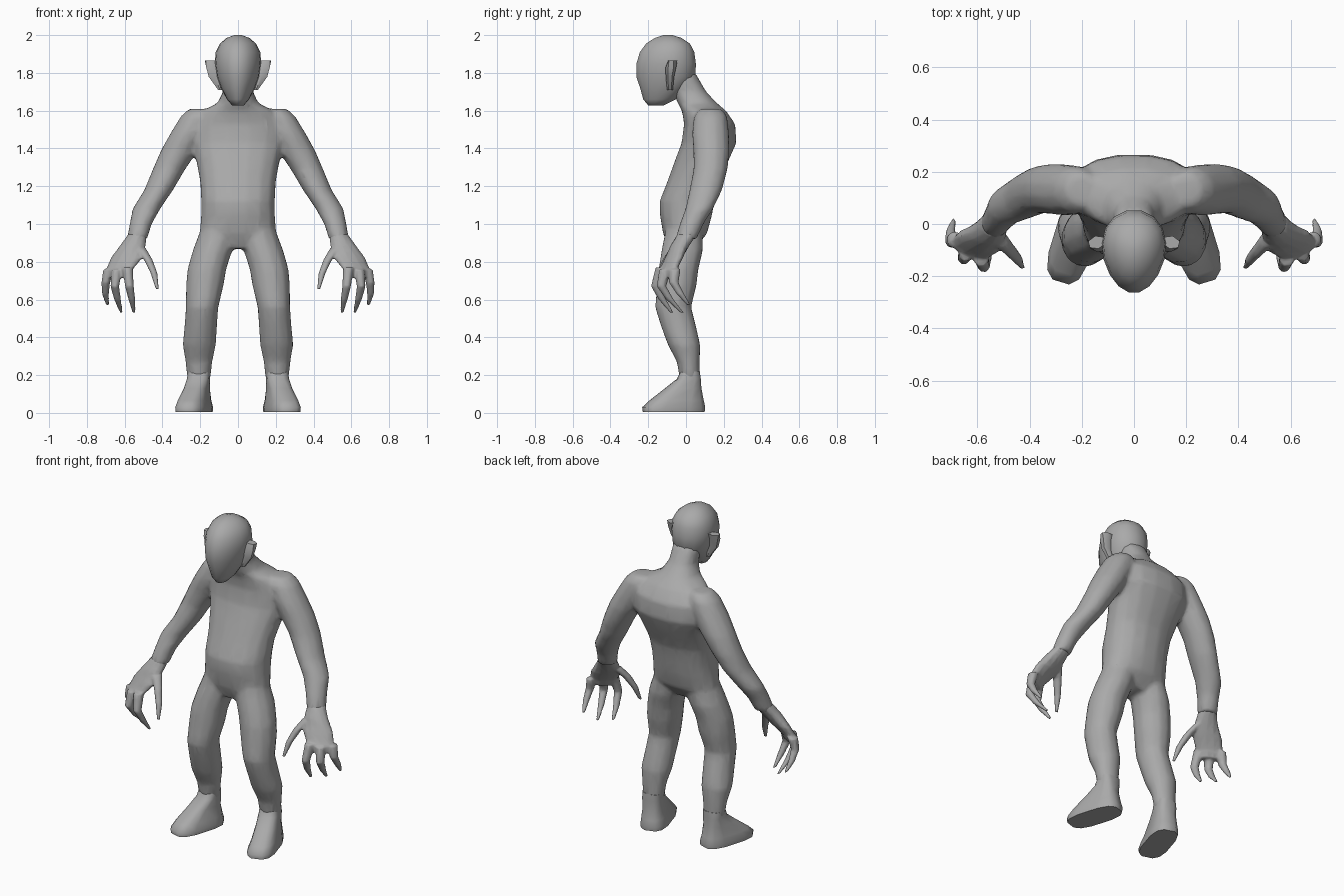
import bpy, bmesh, math

skin = bpy.data.materials.new("grey_skin")
skin.diffuse_color = (0.4, 0.4, 0.4, 1)


def loft(bm, rings, sides=12, power=1.0, taper=0.0, side=1):
    """Skin a stack of level rings (x, y, z, rx, ry, turn in degrees)."""
    loops = []
    for x, y, z, rx, ry, *turn in rings:
        a = math.radians(turn[0]) if turn else 0
        loop = []
        for i in range(sides):
            t = 2 * math.pi * (i + 0.5) / sides
            c, s = math.cos(t), math.sin(t)
            u = rx * math.copysign(abs(c) ** power, c) * (1 + taper * s)
            v = ry * math.copysign(abs(s) ** power, s)
            px = x + u * math.cos(a) - v * math.sin(a)
            py = y + u * math.sin(a) + v * math.cos(a)
            loop.append(bm.verts.new((side * px, py, z)))
        loops.append(loop)
    faces = [bm.faces.new(loops[0][::-1]), bm.faces.new(loops[-1])]
    for a, b in zip(loops, loops[1:]):
        for i in range(sides):
            j = (i + 1) % sides
            faces.append(bm.faces.new((a[i], a[j], b[j], b[i])))
    bmesh.ops.recalc_face_normals(bm, faces=faces)


def finish(name, bm, angle=50):
    me = bpy.data.meshes.new(name)
    bm.to_mesh(me)
    bm.free()
    ob = bpy.data.objects.new(name, me)
    bpy.context.collection.objects.link(ob)
    me.materials.append(skin)
    bpy.ops.object.select_all(action='DESELECT')
    ob.select_set(True)
    bpy.context.view_layer.objects.active = ob
    bpy.ops.object.shade_smooth_by_angle(angle=math.radians(angle))
    return ob


def fuse(ob, voxel, smooth, ratio):
    """Blend overlapping volumes into one continuous skin."""
    m = ob.modifiers.new("fuse", 'REMESH')
    m.mode = 'VOXEL'
    m.voxel_size = voxel
    m.use_smooth_shade = True
    m = ob.modifiers.new("soften", 'SMOOTH')
    m.iterations = smooth
    m = ob.modifiers.new("reduce", 'DECIMATE')
    m.ratio = ratio


# Body: torso with neck, legs and arms
torso = [(0, -.02, .87, .10, .07), (0, -.005, .95, .205, .118), (0, 0, 1.05, .197, .14),
         (0, .005, 1.12, .197, .147), (0, .035, 1.22, .202, .137), (0, .077, 1.32, .22, .143),
         (0, .122, 1.43, .25, .147), (0, .125, 1.53, .25, .137), (0, .095, 1.60, .19, .118),
         (0, .06, 1.64, .11, .105), (0, .02, 1.70, .08, .088), (0, -.02, 1.80, .08, .07)]
leg = [(.10, -.01, .97, .10, .10), (.135, -.02, .86, .107, .112), (.165, -.04, .76, .105, .108),
       (.175, -.048, .68, .102, .107), (.19, -.068, .56, .088, .098), (.197, -.04, .46, .088, .095),
       (.205, -.01, .36, .09, .088), (.207, .012, .27, .072, .062), (.207, .022, .17, .062, .055)]
arm = [(.20, .13, 1.61, .06, .06), (.215, .13, 1.57, .09, .09), (.26, .13, 1.48, .10, .10),
       (.31, .135, 1.39, .10, .098), (.365, .13, 1.29, .088, .092), (.42, .105, 1.18, .078, .088),
       (.485, .07, 1.08, .075, .075), (.515, .03, 1.0, .06, .064), (.535, 0, .92, .055, .058)]
bm = bmesh.new()
loft(bm, torso, 16, .9)
for s in (1, -1):
    loft(bm, leg, side=s)
    loft(bm, arm, side=s)
fuse(finish("body", bm), .013, 6, .2)

# Head, egg-shaped and narrower at the face
bm = bmesh.new()
loft(bm, [(0, -.16, 1.627, .03, .04), (0, -.14, 1.66, .058, .088), (0, -.12, 1.72, .09, .125),
          (0, -.106, 1.78, .112, .16), (0, -.105, 1.85, .122, .16), (0, -.10, 1.91, .117, .147),
          (0, -.095, 1.955, .095, .118), (0, -.095, 1.985, .06, .072), (0, -.095, 2.0, .02, .025)],
     16, taper=.15)
finish("head", bm, 60)

for s, label in ((1, "left"), (-1, "right")):
    # Pointed ear flaring out from the jaw
    bm = bmesh.new()
    loft(bm, [(.095, -.085, 1.71, .012, .015), (.125, -.085, 1.78, .035, .022),
              (.138, -.08, 1.83, .035, .028), (.142, -.07, 1.865, .036, .025, -15)], 6, side=s)
    finish("ear_" + label, bm)

    # Foot turned outward with a blunt toe
    bm = bmesh.new()
    loft(bm, [(.232, -.065, .005, .078, .165, 17), (.232, -.065, .03, .08, .168, 17),
              (.23, -.05, .065, .072, .145, 17), (.218, -.015, .13, .062, .095, 15),
              (.209, .015, .18, .06, .062, 8), (.207, .022, .22, .058, .052)],
         12, .65, side=s)
    finish("foot_" + label, bm)

    # Hand: cupped palm, three fingers and a thumb
    bm = bmesh.new()
    loft(bm, [(.53, .01, .95, .05, .055), (.555, -.03, .89, .068, .05, 10),
              (.59, -.065, .82, .088, .042, 20), (.63, -.095, .755, .078, .034, 28),
              (.638, -.10, .715, .068, .024, 30)], side=s)
    fingers = [[(.685, -.06, .76), (.70, -.065, .69), (.702, -.03, .63), (.69, .015, .57)],
               [(.642, -.11, .76), (.652, -.13, .67), (.638, -.085, .60), (.617, -.02, .53)],
               [(.585, -.13, .77), (.575, -.16, .67), (.562, -.125, .60), (.55, -.075, .53)],
               [(.515, -.055, .87), (.475, -.10, .81), (.445, -.135, .74), (.427, -.165, .655)]]
    for path in fingers:
        loft(bm, [(*p, r, r * 1.1) for p, r in zip(path, (.03, .024, .019, .009))], 8, side=s)
    fuse(finish("hand_" + label, bm), .007, 2, .25)
